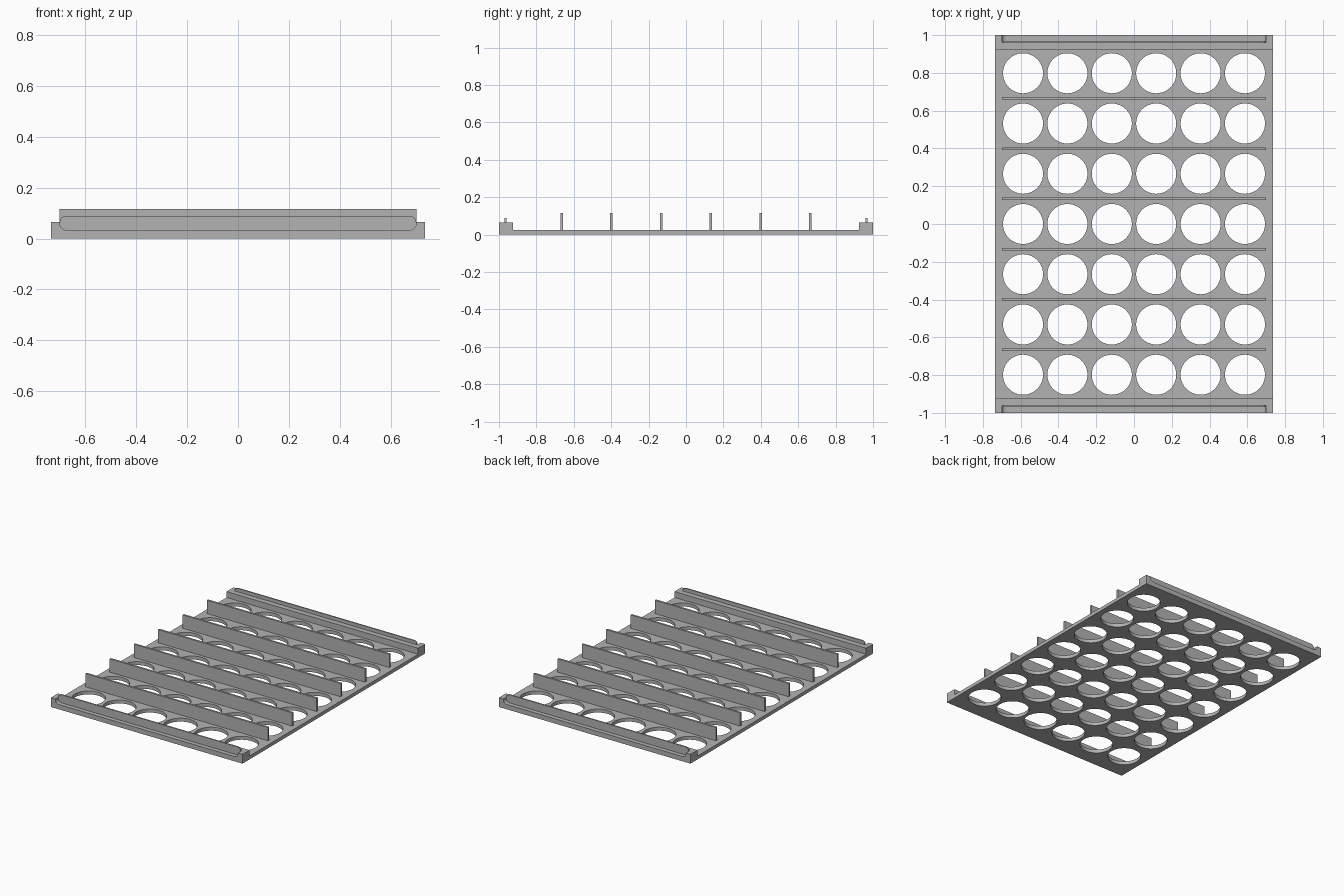
import bpy
import bmesh
from math import sin, cos, pi
from mathutils import Matrix

if "Cube" in bpy.data.objects:
    bpy.data.objects.remove(bpy.data.objects["Cube"])

HALF_X, HALF_Y = 0.735, 1.0
BASE_TOP, BAR_TOP, DIVIDER_TOP = 0.024, 0.065, 0.116
BAR_INNER, POCKET_BACK, LIP_BACK = 0.924, 0.97, 0.961
SLOT_X, SLOT_LOW, SLOT_HIGH, SLOT_R = 0.70, 0.033, 0.089, 0.026
PITCH_X, PITCH_Y, HOLE_R = 0.235, 0.266, 0.106

grey = bpy.data.materials.new("plain grey")
grey.use_nodes = True
colour = (0.45, 0.45, 0.45, 1)
grey.diffuse_color = colour
grey.node_tree.nodes["Principled BSDF"].inputs["Base Color"].default_value = colour


def make_object(name, bm):
    bmesh.ops.recalc_face_normals(bm, faces=bm.faces)
    mesh = bpy.data.meshes.new(name)
    bm.to_mesh(mesh)
    bm.free()
    mesh.materials.append(grey)
    obj = bpy.data.objects.new(name, mesh)
    bpy.context.collection.objects.link(obj)
    return obj


def box(name, x, y0, y1, z0, z1):
    return prism(name, [(-x, z0), (x, z0), (x, z1), (-x, z1)], y0, y1)


def prism(name, profile, y0, y1):
    """Extrude an x-z outline from y0 to y1."""
    bm = bmesh.new()
    face = bm.faces.new([bm.verts.new((x, y0, z)) for x, z in profile])
    moved = bmesh.ops.extrude_face_region(bm, geom=[face])["geom"]
    verts = [v for v in moved if isinstance(v, bmesh.types.BMVert)]
    bmesh.ops.translate(bm, verts=verts, vec=(0, y1 - y0, 0))
    return make_object(name, bm)


def corner(cx, cz, start, steps=6):
    """Quarter-circle arc, counter-clockwise from the start angle."""
    angles = [start + pi / 2 * i / steps for i in range(steps + 1)]
    return [(cx + SLOT_R * cos(a), cz + SLOT_R * sin(a)) for a in angles]


# Base plate with a grid of round holes
base = box("base_plate", HALF_X, -HALF_Y, HALF_Y, 0, BASE_TOP)
bm = bmesh.new()
for col in range(6):
    for row in range(7):
        place = Matrix.Translation(((col - 2.5) * PITCH_X, (row - 3) * PITCH_Y, 0))
        bmesh.ops.create_cone(bm, cap_ends=True, segments=64, radius1=HOLE_R,
                              radius2=HOLE_R, depth=0.2, matrix=place)
cutter = make_object("hole_cutter", bm)
cutter.hide_render = True
cutter.hide_viewport = True
cut = base.modifiers.new("holes", 'BOOLEAN')
cut.operation = 'DIFFERENCE'
cut.solver = 'EXACT'
cut.object = cutter

# Upright dividers between the rows
for i in range(6):
    y = (i - 2.5) * PITCH_Y
    box(f"divider_{i + 1}", SLOT_X, y - 0.007, y + 0.007, BASE_TOP, DIVIDER_TOP)

# End bars: solid back, open pocket facing outward, and a thin raised lip
inner_x = SLOT_X - SLOT_R
lower_left = corner(-inner_x, SLOT_LOW + SLOT_R, pi)
lower_right = corner(inner_x, SLOT_LOW + SLOT_R, 1.5 * pi)
upper_right = corner(inner_x, SLOT_HIGH - SLOT_R, 0)
upper_left = corner(-inner_x, SLOT_HIGH - SLOT_R, pi / 2)
pocket = ([(-HALF_X, BASE_TOP), (-HALF_X, BAR_TOP), (-SLOT_X, BAR_TOP)]
          + lower_left + lower_right
          + [(SLOT_X, BAR_TOP), (HALF_X, BAR_TOP), (HALF_X, BASE_TOP)])
lip = lower_left + lower_right + upper_right + upper_left

for side, s in (("front", -1), ("back", 1)):
    box(f"{side}_bar", HALF_X, s * BAR_INNER, s * POCKET_BACK, BASE_TOP, BAR_TOP)
    prism(f"{side}_pocket_rim", pocket, s * POCKET_BACK, s * HALF_Y)
    prism(f"{side}_lip", lip, s * LIP_BACK, s * POCKET_BACK)
